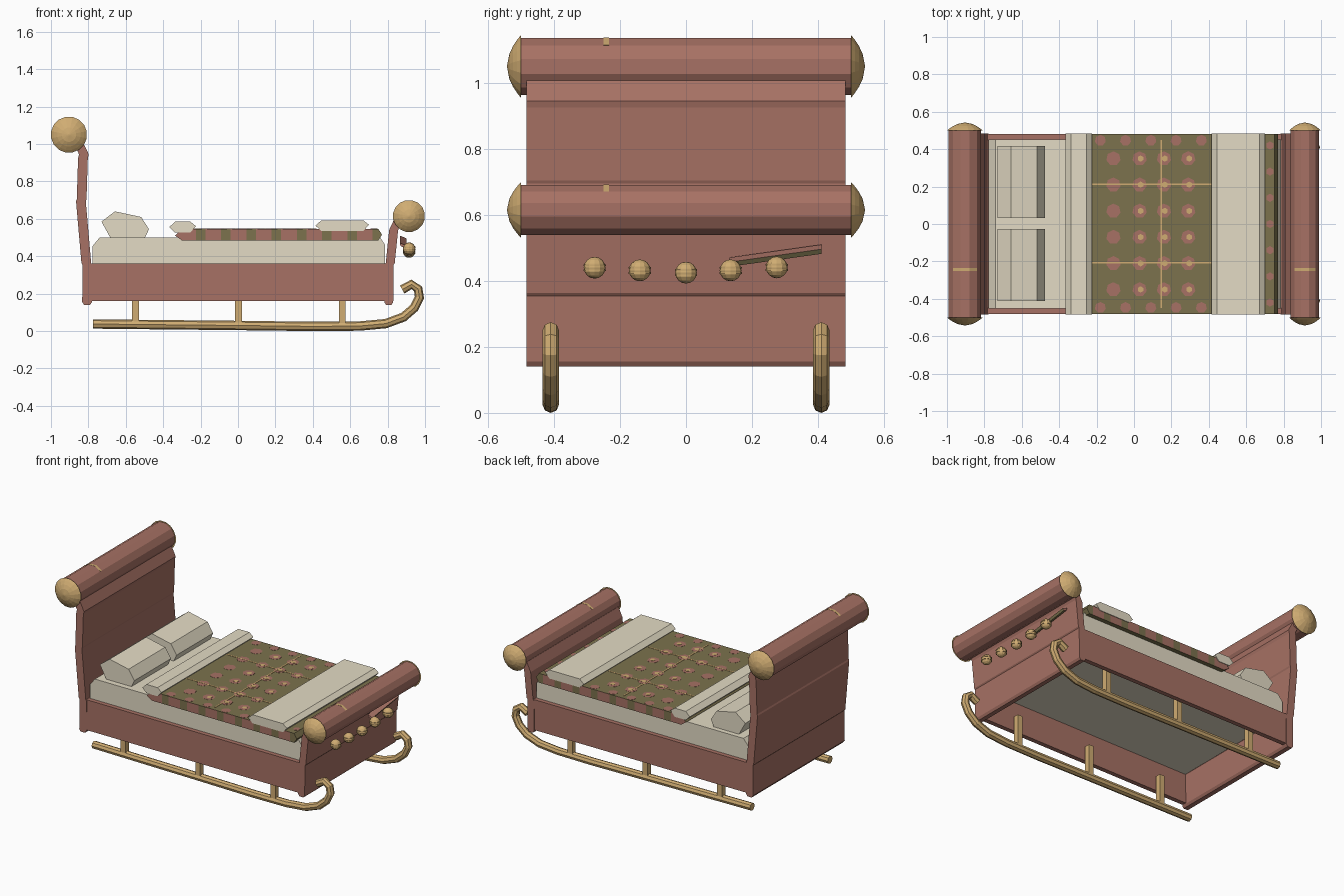
import bpy, bmesh, math
from mathutils import Vector, Matrix

if "Cube" in bpy.data.objects:
    bpy.data.objects.remove(bpy.data.objects["Cube"])


def material(name, rgb):
    m = bpy.data.materials.new(name)
    m.use_nodes = True
    m.diffuse_color = (*rgb, 1)
    bsdf = next(n for n in m.node_tree.nodes if n.type == 'BSDF_PRINCIPLED')
    bsdf.inputs["Base Color"].default_value = (*rgb, 1)
    return m


WOOD = material("rose wood", (0.385, 0.166, 0.128))
CREAM = material("cream linen", (0.77, 0.71, 0.555))
GOLD = material("brass gold", (0.63, 0.415, 0.17))
GREEN = material("olive green", (0.20, 0.168, 0.075))


def finish(name, bm, *mats):
    bmesh.ops.recalc_face_normals(bm, faces=bm.faces)
    me = bpy.data.meshes.new(name)
    bm.to_mesh(me)
    bm.free()
    for m in mats:
        me.materials.append(m)
    ob = bpy.data.objects.new(name, me)
    bpy.context.collection.objects.link(ob)
    return ob


def bridge(bm, rings):
    """Join matching rings of points into a closed skin."""
    rows = [[bm.verts.new(p) for p in r] for r in rings]
    n = len(rows[0])
    for a, b in zip(rows, rows[1:]):
        for i in range(n):
            j = (i + 1) % n
            bm.faces.new((a[i], a[j], b[j], b[i]))
    bm.faces.new(rows[0])
    bm.faces.new(rows[-1])


def prism(name, profile, y0, y1, *mats):
    """Side profile (x, z) pushed from y0 to y1."""
    bm = bmesh.new()
    bridge(bm, [[(x, y, z) for x, z in profile] for y in (y0, y1)])
    return finish(name, bm, *mats)


def box(name, x0, x1, y0, y1, z0, z1, mat):
    return prism(name, [(x0, z0), (x1, z0), (x1, z1), (x0, z1)], y0, y1, mat)


def lathe_y(name, cx, cz, stations, sides, mat):
    """Rings (y, radius) turned about an axis along y."""
    bm = bmesh.new()
    ang = [2 * math.pi * (i + 0.5) / sides for i in range(sides)]
    bridge(bm, [[(cx + r * math.cos(a), y, cz + r * math.sin(a)) for a in ang]
                for y, r in stations])
    return finish(name, bm, mat)


def slab(centre, half):
    """Outline of a board following a centre line, with a bevelled foot."""
    (x, z), rest = centre[0], centre[1:]
    return ([(x - half * .6, z)] + [(x - half, z) for x, z in rest]
            + [(x + half, z) for x, z in reversed(rest)] + [(x + half * .6, z)])


# Curved head and foot boards, made of stacked planks
head = [(-.807, .14), (-.807, .155), (-.805, .355), (-.811, .363), (-.840, .695),
        (-.836, .705), (-.829, .925), (-.824, .945), (-.855, 1.01)]
foot = [(.806, .14), (.806, .155), (.808, .355), (.814, .363), (.832, .54), (.86, .60)]
prism("headboard", slab(head, .026), -.483, .483, WOOD)
prism("footboard", slab(foot, .024), -.483, .483, WOOD)

# Scroll rolls, domed end caps and small gilded inlays on top
for label, cx, cz, r in (("head", -.904, 1.05, .09), ("foot", .914, .615, .079)):
    lathe_y(label + "_roll", cx, cz, [(-.5, r), (.5, r)], 12, WOOD)
    arc = [math.pi / 12 * k for k in (3, 5, 7, 9)]
    inlay = [(cx + q * math.cos(a), cz + q * math.sin(a))
             for q, turn in ((r + .001, arc), (r - .01, arc[::-1])) for a in turn]
    prism(label + "_roll_inlay", inlay, -.25, -.234, GOLD)
    for side, s in (("left", 1), ("right", -1)):
        rim = r + .007
        dome = [(s * (.542 - .042 * t * t), rim * t) for t in (1, .85, .65, .4, .05)]
        lathe_y(f"{label}_cap_{side}", cx, cz, dome, 16, GOLD)

# Side rails, runners and posts
path = [(-.776, .038), (-.4, .034), (0, .03), (.4, .025), (.65, .027), (.79, .04), (.885, .075),
        (.943, .125), (.97, .18), (.963, .225), (.928, .25), (.878, .222)]
pts = [Vector((x, 0, z)) for x, z in path]
for side, s in (("left", 1), ("right", -1)):
    box("side_rail_" + side, -.8, .8, s * .45, s * .48, .16, .362, WOOD)
    rings = []
    for i, p in enumerate(pts):
        t = (pts[min(i + 1, len(pts) - 1)] - pts[max(i - 1, 0)]).normalized()
        n = Vector((-t.z, 0, t.x))
        rings.append([p + Vector((0, s * .41, 0)) + .025 * (math.cos(a) * n + Vector((0, math.sin(a), 0)))
                      for a in (math.pi / 4 * k for k in range(8))])
    bm = bmesh.new()
    bridge(bm, rings)
    finish("runner_" + side, bm, GOLD)
    for k, x in enumerate((-.548, .003, .557)):
        box(f"post_{side}_{k + 1}", x - .018, x + .018, s * .41 - .018, s * .41 + .018, .03, .24, GOLD)

# Mattress resting between the rails
prism("mattress", [(-.777, .355), (.787, .355), (.787, .46), (.76, .5), (-.74, .5), (-.777, .455)],
      -.451, .451, CREAM)

# Pillows
pillow = [(-.73, .585), (-.658, .64), (-.518, .61), (-.476, .545), (-.498, .498), (-.682, .498)]
prism("pillow_left", pillow, .032, .418, CREAM)
prism("pillow_right", pillow, -.413, -.027, CREAM)

# Blanket with striped edges
cover = [(-.336, .51), (-.30, .485), (.75, .485), (.77, .515), (.75, .547), (-.30, .547)]
blanket = prism("blanket", cover, -.48, .48, GREEN, WOOD)
bm = bmesh.new()
bm.from_mesh(blanket.data)
PITCH, START = .135, -.225
for k in range(8):
    for x in (START + k * PITCH, START + k * PITCH + .05):
        bmesh.ops.bisect_plane(bm, geom=bm.verts[:] + bm.edges[:] + bm.faces[:],
                               plane_co=(x, 0, 0), plane_no=(1, 0, 0))
for f in bm.faces:
    x = f.calc_center_median().x
    f.material_index = int(abs(f.normal.y) > .5 and (x - START) % PITCH > .05)
bm.to_mesh(blanket.data)
bm.free()


def spots(name, places, radius, z, sides, mat):
    """Very thin flat dots lying on the blanket."""
    bm = bmesh.new()
    for x, y in places:
        bmesh.ops.create_cone(bm, cap_ends=True, segments=sides, radius1=radius, radius2=radius,
                              depth=.001, matrix=Matrix.Translation((x, y, z)))
    finish(name, bm, mat)


columns = [-.11, .03, .16, .29]
rows = [-.35, -.21, -.07, .07, .21, .35]
spots("blanket_rose_spots", [(x, y) for x in columns for y in rows], .039, .5475, 7, WOOD)
spots("blanket_edge_spots", [(x, y) for x in (-.18, -.045, .09, .225, .36) for y in (-.447, .447)],
      .03, .5475, 7, WOOD)
spots("blanket_gold_dots", [(x + .005, y) for x in columns[1:] for y in rows], .017, .5485, 6, GOLD)
spots("blanket_foot_spots", [(.727, y) for y in (-.42, -.28, -.14, 0, .14, .28, .42)],
      .022, .5475, 6, WOOD)
for k, y in enumerate((-.207, .212)):
    box(f"blanket_gold_thread_{k + 1}", -.24, .42, y - .004, y + .004, .547, .5488, GOLD)
box("blanket_gold_thread_long", .141, .149, -.45, .45, .547, .5488, GOLD)


# Folded sheet and foot throw
def folded(name, x0, x1, z0, z1):
    mid, c = (z0 + z1) / 2, .03
    prism(name, [(x0, mid), (x0 + c, z0), (x1 - c, z0), (x1, mid + .005), (x1 - c, z1), (x0 + c, z1)],
          -.484, .484, CREAM)


folded("sheet_fold", -.367, -.225, .527, .585)
folded("foot_throw", .415, .70, .535, .592)

# Sleigh bells with fine seams
for k, (y, z) in enumerate(((-.277, .44), (-.14, .432), (0, .425), (.135, .432), (.275, .441))):
    bm = bmesh.new()
    bmesh.ops.create_uvsphere(bm, u_segments=12, v_segments=8, radius=.033,
                              matrix=Matrix.Translation((.915, y, z)))
    for dz in (-.008, .008):
        bmesh.ops.create_cone(bm, cap_ends=True, segments=12, radius1=.034, radius2=.034, depth=.005,
                              matrix=Matrix.Translation((.915, y, z + dz)))
    finish(f"bell_{k + 1}", bm, GOLD)

# Loose strap, rose above and green beneath
bm = bmesh.new()
bridge(bm, [[(.866, y, z + .014), (.90, y, z), (.892, y, z - .014), (.868, y, z - .002)]
            for y, z in ((.132, .457), (.41, .496))])
strap = finish("bell_strap", bm, WOOD, GREEN)
for p in strap.data.polygons:
    p.material_index = int(p.normal.z < -.3)
